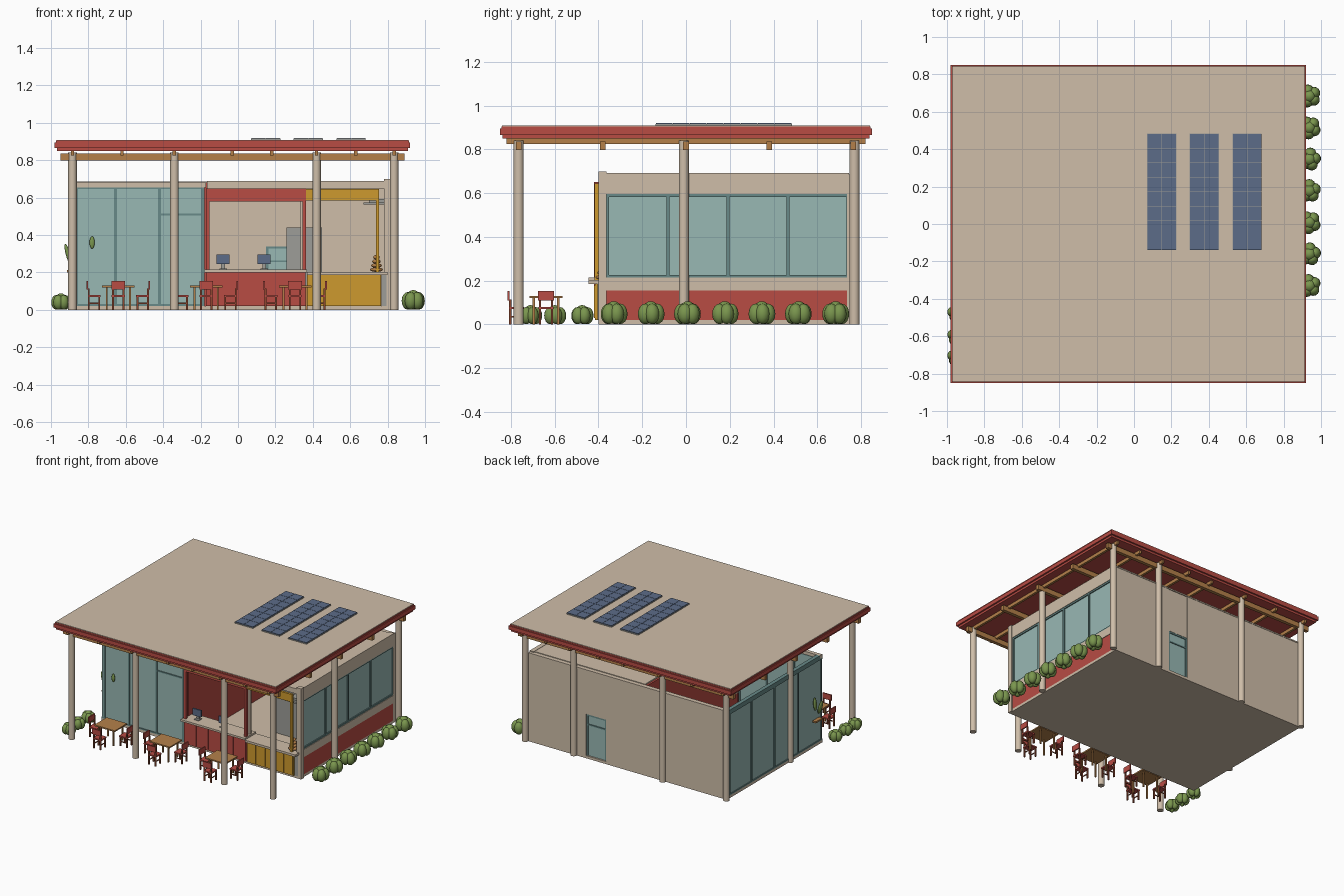
import bpy, bmesh, math, random
from mathutils import Matrix, Vector

cube = bpy.data.objects.get("Cube")
if cube:
    bpy.data.objects.remove(cube)
random.seed(4)


def colour(name, r, g, b):
    lin = [(c / 255 / 12.92) if c < 11 else ((c / 255 + 0.055) / 1.055) ** 2.4 for c in (r, g, b)]
    m = bpy.data.materials.new(name)
    m.use_nodes = True
    m.diffuse_color = (*lin, 1)
    m.node_tree.nodes["Principled BSDF"].inputs["Base Color"].default_value = (*lin, 1)
    return m


tan = colour("tan plaster", 207, 190, 169)
red = colour("brick red", 184, 76, 68)
wood = colour("warm wood", 180, 128, 74)
brown = colour("chair brown", 140, 72, 48)
glass = colour("teal glass", 152, 184, 180)
frame = colour("frame teal", 104, 138, 136)
green = colour("leaf green", 122, 150, 78)
yellow = colour("mustard yellow", 206, 154, 46)
navy = colour("panel blue", 92, 108, 136)
grey = colour("metal grey", 158, 158, 152)


def finish(bm, name, mat):
    mesh = bpy.data.meshes.new(name)
    bm.to_mesh(mesh)
    bm.free()
    mesh.materials.append(mat)
    ob = bpy.data.objects.new(name, mesh)
    bpy.context.collection.objects.link(ob)
    return ob


def boxes(name, mat, *spans):
    """One object from boxes given as x0, x1, y0, y1, z0, z1."""
    bm = bmesh.new()
    for a, b, c, d, e, f in spans:
        mid = Vector((a + b, c + d, e + f)) / 2
        size = Matrix.Diagonal((b - a, d - c, f - e, 1))
        bmesh.ops.create_cube(bm, size=1, matrix=Matrix.Translation(mid) @ size)
    return finish(bm, name, mat)


def rods(name, mat, radius, *spans):
    """Upright round rods given as x, y, z0, z1."""
    bm = bmesh.new()
    for x, y, a, b in spans:
        bmesh.ops.create_cone(bm, cap_ends=True, segments=16, radius1=radius, radius2=radius,
                              depth=b - a, matrix=Matrix.Translation((x, y, (a + b) / 2)))
    for f in bm.faces:
        f.smooth = len(f.verts) == 4
    return finish(bm, name, mat)


def blobs(name, mat, *parts):
    """Smooth ellipsoids given as centre, size and tilt about y."""
    bm = bmesh.new()
    for centre, size, tilt in parts:
        m = Matrix.Translation(centre) @ Matrix.Rotation(tilt, 4, 'Y') @ Matrix.Diagonal((*size, 1))
        bmesh.ops.create_uvsphere(bm, u_segments=14, v_segments=8, radius=1, matrix=m)
    for f in bm.faces:
        f.smooth = True
    return finish(bm, name, mat)


# Roof with stepped red edge and pale top
L, R, F, B = -0.98, 0.92, -0.85, 0.85
boxes("roof_edge", red, (L + .012, R - .012, F + .012, B - .012, .85, .866),
      (L, R, F, B, .866, .895), (L + .006, R - .006, F + .006, B - .006, .895, .905))
boxes("roof_top", tan, (L + .009, R - .009, F + .009, B - .009, .904, .909))

# Timber beams and rafters
boxes("roof_beams", wood, *[(-.95, .89, y - .013, y + .013, .798, .836)
                            for y in (-.765, -.38, 0, .38, .765)])
boxes("roof_rafters", wood, *[(x - .009, x + .009, -.82, .82, .825, .851)
                              for x in (-.885, -.62, -.34, -.03, .18, .42, .63, .835)])

# Round columns
spots = [(x, y) for y in (-.765, .77) for x in (-.885, -.34, .42, .835)]
spots += [(-.885, -.01), (.835, -.01)]
rods("columns", tan, .023, *[(x, y, 0, .84) for x, y in spots])

# Solar panels
sheets, cells = [], []
for x in (.07, .298, .527):
    sheets.append((x, x + .156, -.14, .485, .908, .915))
    for i in range(2):
        for j in range(8):
            cx, cy = x + .002 + i * .077, -.138 + j * .0778
            cells.append((cx, cx + .075, cy, cy + .0755, .914, .92))
boxes("solar_sheets", grey, *sheets)
boxes("solar_cells", navy, *cells)

# Floor and back wall with service door
W, E, S, N = -.885, .81, -.4, .765
boxes("floor_slab", tan, (W, E, S, N, 0, .02))
boxes("back_wall", tan, (.32, E, N - .03, N, .02, .68), (.15, .32, N - .03, N - .004, .34, .68),
      (W, .15, N - .03, N, .02, .68), (W, E, N - .032, N + .003, .675, .685))
boxes("service_door", glass, (.15, .32, N - .024, N - .012, .02, .34))
boxes("service_door_frame", frame, (.15, .162, N - .028, N - .006, .02, .34),
      (.308, .32, N - .028, N - .006, .02, .34), (.15, .32, N - .028, N - .006, .328, .34),
      (.15, .32, N - .028, N - .006, .255, .265))

# Right wall with red plinth, sill and windows
boxes("right_plinth", red, (E - .03, E, S + .03, N - .03, .02, .155))
boxes("right_wall_bands", tan, (E - .03, E + .004, S + .03, N - .03, .155, .215),
      (E - .03, E + .004, S + .03, N - .02, .595, .692), (E - .03, E + .01, S, S + .036, 0, .7))
boxes("right_windows", glass, (E - .02, E - .008, S + .03, N - .03, .215, .595))
posts = [-.358, -.083, .192, .467, .74]
boxes("right_window_frames", frame, *[(E - .025, E, y - .007, y + .007, .215, .595) for y in posts],
      *[(E - .025, E, S + .035, N - .03, z, z + .012) for z in (.215, .583)])

# Glazed dining room: front and left faces
boxes("dining_glass", glass, (W + .02, -.18, S + .006, S + .016, .02, .655),
      (W + .006, W + .016, S, N - .03, .02, .655))
boxes("dining_frames", frame,
      *[(x - .007, x + .007, S, S + .022, .02, .655) for x in (-.862, -.655, -.42, -.19)],
      *[(W, W + .022, y - .007, y + .007, .02, .655) for y in (S + .008, -.11, .18, .46, .728)],
      *[(W, -.183, S, S + .022, z, z + .01) for z in (.02, .645)],
      *[(W, W + .022, S, N - .03, z, z + .01) for z in (.02, .645)],
      (-.42, -.19, S, S + .02, .505, .515))
boxes("dining_top_rail", tan, (W, -.17, S, S + .03, .655, .68))
boxes("dining_side_rail", frame, (W, W + .03, S + .03, N - .03, .655, .68))

# Kitchen: partition, ceiling, cabinet
boxes("partition", red, (-.18, -.165, S + .03, N - .03, .02, .68))
boxes("kitchen_ceiling", tan, (-.165, E, S, N - .03, .65, .69))
boxes("tall_cabinet", grey, (.26, .45, .1, .3, .02, .44))
boxes("kitchen_divider", tan, (.335, .36, S + .03, S + .05, .2, .65))

# Serving counters with slatted fronts
boxes("red_counter", red, (-.17, .36, -.415, -.32, .02, .2),
      *[(x, x + .1, -.421, -.41, .03, .19) for x in [-.165 + .1055 * i for i in range(5)]])
boxes("red_countertop", tan, (-.18, .37, -.445, -.31, .2, .215))
boxes("red_surround", red, (-.17, -.152, S - .02, S, .215, .65), (.346, .364, S - .02, S, .215, .65),
      (-.17, .364, S - .02, S, .58, .648))
boxes("yellow_counter", yellow, (.37, .765, -.415, -.32, .02, .185),
      *[(x, x + .073, -.421, -.41, .03, .178) for x in [.373 + .079 * i for i in range(5)]])
boxes("yellow_countertop", tan, (.37, .8, -.445, -.31, .185, .202))
boxes("yellow_counter_end", grey, (.766, .795, -.405, -.32, .02, .185))
boxes("yellow_surround", yellow, (.737, .755, S - .018, S, .2, .645),
      (.364, .755, S - .018, S, .585, .645))
boxes("wall_shelf", grey, (.67, .8, -.38, -.28, .562, .575), (.7, .8, -.36, -.28, .575, .592))

# Screens and a stand of pastries on the counters
boxes("screens", navy, *[(x - .035, x + .035, -.39, -.378, .245, .297) for x in (-.08, .14)])
boxes("screen_stands", grey, *[(x - .01, x + .01, -.376, -.366, .215, .26) for x in (-.08, .14)],
      *[(x - .02, x + .02, -.395, -.355, .215, .22) for x in (-.08, .14)])
blobs("pastries", wood, *[((.74, -.38, .215 + i * .022), (.036 - i * .006, .036 - i * .006, .012), 0)
                          for i in range(4)])

# Tables and chairs
s = .028
legs = [(x, y) for x in (-s, s) for y in (-s, s)]
for n, tx in enumerate((-.64, -.17, .305)):
    ty = -.64
    boxes(f"table_top_{n}", wood, (tx - .087, tx + .087, ty - .075, ty + .075, .12, .13))
    boxes(f"table_legs_{n}", wood, *[(tx + 2.2 * x - .005, tx + 2.2 * x + .005,
                                      ty + 2 * y - .005, ty + 2 * y + .005, 0, .12) for x, y in legs])
    for side, dx, dy, turn in (("left", -.13, 0, -90), ("right", .13, 0, 90), ("front", 0, -.135, 0)):
        seat = boxes(f"chair_seat_{side}_{n}", red, (-.035, .035, -.033, .035, .07, .08),
                     (-.037, .037, -.04, -.031, .11, .153))
        base = boxes(f"chair_legs_{side}_{n}", brown,
                     *[(x - .005, x + .005, y - .005, y + .005, 0, .072 if y > 0 else .115) for x, y in legs],
                     *[(x - .003, x + .003, -s, s, .032, .038) for x in (-s, s)])
        for ob in (seat, base):
            ob.location = (tx + dx, ty + dy, 0)
            ob.rotation_euler.z = math.radians(turn)


# Lobed bushes
def bush(name, x, y, r):
    spin = random.uniform(0, 2)
    lobes = [((x, y, r * 1.15), (r * .6, r * .6, r * .62), 0)]
    for i in range(5):
        a = spin + i * math.tau / 5
        lobes.append(((x + r * .5 * math.cos(a), y + r * .5 * math.sin(a), r * .8),
                      (r * .55, r * .55, r * .78), 0))
    blobs(name, green, *lobes)


for i in range(7):
    bush(f"right_bush_{i}", .937, -.33 + .169 * i, .06)
for i, y in enumerate((-.71, -.6, -.475)):
    bush(f"left_bush_{i}", -.947, y, .05)

# Leaf ornaments on the glass
blobs("leaf_ornaments", green, ((-.78, S - .008, .36), (.014, .008, .033), 0),
      ((-.91, -.34, .3), (.012, .022, .055), -.25), ((-.9, -.29, .34), (.01, .018, .05), .1))
boxes("leaf_ledge", wood, (-.915, -.885, -.36, -.28, .2, .212))
